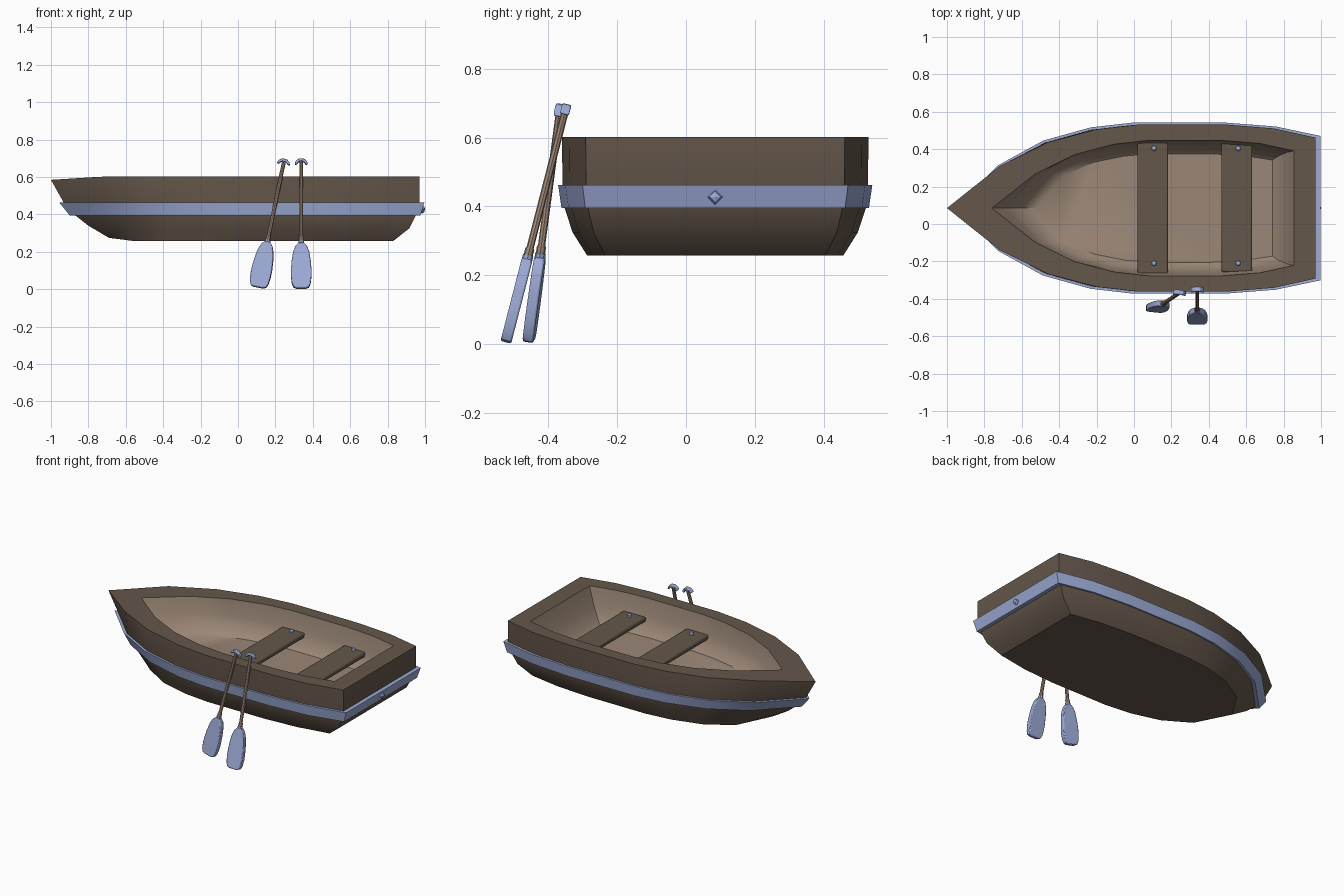
import bpy, bmesh, math
from mathutils import Vector, Matrix

if "Cube" in bpy.data.objects:
    bpy.data.objects.remove(bpy.data.objects["Cube"])

YC = 0.085  # centre line of the boat


def material(name, rgb):
    m = bpy.data.materials.new(name)
    m.diffuse_color = (*rgb, 1)
    m.use_nodes = True
    m.node_tree.nodes["Principled BSDF"].inputs["Base Color"].default_value = m.diffuse_color
    return m


WOOD = material("dark_wood", (0.13, 0.095, 0.07))
PALE = material("pale_wood", (0.33, 0.245, 0.185))
BLUE = material("blue_paint", (0.34, 0.41, 0.68))
SHAFT = material("shaft_wood", (0.33, 0.235, 0.175))


def build(name, verts, faces, mat, bevel=0, matrix=None):
    me = bpy.data.meshes.new(name)
    me.from_pydata(verts, [], faces)
    bm = bmesh.new()
    bm.from_mesh(me)
    bmesh.ops.recalc_face_normals(bm, faces=bm.faces)
    bm.to_mesh(me)
    bm.free()
    me.materials.append(mat)
    ob = bpy.data.objects.new(name, me)
    bpy.context.collection.objects.link(ob)
    if matrix:
        ob.matrix_world = matrix
    if bevel:
        b = ob.modifiers.new("bevel", "BEVEL")
        b.width, b.segments, b.limit_method = bevel, 2, "ANGLE"
        b.angle_limit = math.radians(65)
    return ob


# Normalised plan outline: (along, half width), bow to stern corner
PLAN = [(0, 0), (.142, .5), (.274, .79), (.406, .944), (.518, 1),
        (.761, 1), (.888, .955), (1, .845)]


def ring(bow, stern, half, z, bow_z=None, p=1.0, q=1.1):
    side = [(bow + (stern - bow) * t ** q, half * w ** p) for t, w in PLAN]
    pts = [(x, YC - w, z) for x, w in side]
    pts += [(x, YC + w, z) for x, w in reversed(side[1:])]
    if bow_z is not None:
        pts[0] = (pts[0][0], YC, bow_z)
    return pts


def loft(name, rings, mat, closed=False):
    n = len(rings[0])
    verts = [v for r in rings for v in r]
    faces = []
    for i in range(len(rings) if closed else len(rings) - 1):
        a, b = i * n, (i + 1) % len(rings) * n
        faces += [(a + k, a + (k + 1) % n, b + (k + 1) % n, b + k) for k in range(n)]
    if not closed:
        faces += [tuple(range(n)), tuple(range(len(verts) - n, len(verts)))]
    return build(name, verts, faces, mat)


# Hull: outer skin from keel up, over the rim, down to the floor
hull = loft("hull", [
    ring(-.69, .83, .373, .258, .275, p=.9, q=1.25),
    ring(-.80, .915, .415, .325, .34, p=.95),
    ring(-.87, .95, .438, .395),
    ring(-.93, .97, .444, .46),
    ring(-1.0, .97, .446, .602, .585, q=1),
    ring(-.76, .855, .362, .602, .6, q=1),
    ring(-.68, .82, .348, .49, p=.9),
    ring(-.60, .775, .32, .412, p=.8),
    ring(-.52, .74, .29, .384, p=.72)], WOOD)
hull.data.materials.append(PALE)
n = 2 * len(PLAN) - 1
for f in hull.data.polygons:
    if min(f.vertices) >= 5 * n:
        f.material_index = 1

# Blue rubbing band around the hull
loft("rubbing_band", [
    ring(-.85, .94, .425, .395), ring(-.90, .975, .447, .395),
    ring(-.955, .996, .457, .463), ring(-.91, .95, .43, .463)], BLUE, closed=True)


def box(name, lo, hi, mat, bevel=0):
    v = [(x, y, z) for x in (lo[0], hi[0]) for y in (lo[1], hi[1]) for z in (lo[2], hi[2])]
    f = [(0, 1, 3, 2), (4, 5, 7, 6), (0, 1, 5, 4), (2, 3, 7, 6), (0, 2, 6, 4), (1, 3, 7, 5)]
    return build(name, v, f, mat, bevel)


def knob(name, loc, scale, seg=10, rings=6, turn=Matrix()):
    bm = bmesh.new()
    m = Matrix.Translation(loc) @ turn @ Matrix.Diagonal((*scale, 1))
    bmesh.ops.create_uvsphere(bm, u_segments=seg, v_segments=rings, radius=1, matrix=m)
    me = bpy.data.meshes.new(name)
    bm.to_mesh(me)
    bm.free()
    me.materials.append(BLUE)
    bpy.context.collection.objects.link(bpy.data.objects.new(name, me))


# Seats with a bolt at each end
for i, (x, h) in enumerate([(.10, .36), (.55, .35)]):
    box(f"seat_{i}", (x - .082, YC + .008 - h, .457), (x + .082, YC + .008 + h, .487), WOOD, .008)
    for s in (-1, 1):
        knob(f"seat_bolt_{i}_{s}", (x + .007, YC + .012 + s * .307, .489), (.014, .014, .012))

# Diamond shaped knob on the stern
knob("stern_knob", (.984, YC, .428), (.023, .023, .016), 4, 4,
     Matrix.Rotation(math.pi / 2, 4, "Y"))


def slab(name, outline, t, bevel, matrix):
    k = len(outline)
    v = [(x, y, z) for y in (-t, t) for x, z in outline]
    f = [tuple(range(k)), tuple(range(k, 2 * k))]
    f += [(j, (j + 1) % k, k + (j + 1) % k, k + j) for j in range(k)]
    build(name, v, f, BLUE, bevel, matrix)


def rod(name, levels, matrix, mat, sides=8):
    v, f = [], []
    for r, z in levels:
        v += [(r * math.cos(a), r * math.sin(a), z)
              for a in (2 * math.pi * k / sides for k in range(sides))]
    for i in range(len(levels) - 1):
        a, b = i * sides, (i + 1) * sides
        f += [(a + k, a + (k + 1) % sides, b + (k + 1) % sides, b + k) for k in range(sides)]
    f += [tuple(range(sides)), tuple(range(len(v) - sides, len(v)))]
    build(name, v, f, mat, 0, matrix)


def oar(tag, bottom, top, twist):
    bottom, top = Vector(bottom), Vector(top)
    zax = (top - bottom).normalized()
    yax = zax.cross(Vector((1, 0, 0))).normalized()
    xax = yax.cross(zax)
    m = Matrix.Translation(bottom) @ Matrix((xax, yax, zax)).transposed().to_4x4()
    m = m @ Matrix.Rotation(twist, 4, "Z")
    length = (top - bottom).length
    # Blade
    half = [(.026, 0), (.041, .006), (.05, .025), (.055, .065), (.055, .1), (.051, .15),
            (.043, .2), (.031, .232), (.015, .25)]
    slab(f"oar_blade_{tag}", half + [(-x, z) for x, z in reversed(half)], .016, .005, m)
    # Blue socket, collar and shaft
    rod(f"oar_socket_{tag}", [(.0155, .24), (.0155, .262)], m, BLUE)
    rod(f"oar_shaft_{tag}", [(.0135, .25), (.0135, .28), (.0105, .285), (.0105, length - .005)], m, SHAFT)
    # Drooping crosswise grip
    up = [(-.036, -.022), (-.029, -.005), (-.015, .006), (0, .008),
          (.015, .006), (.029, -.005), (.036, -.022)]
    low = [(.024, -.024), (.018, -.014), (.009, -.008), (-.009, -.008), (-.018, -.014), (-.024, -.024)]
    slab(f"oar_grip_{tag}", [(x, z + length) for x, z in up + low], .0135, .004, m)


oar("straight", (.338, -.524, .005), (.338, -.348, .69), 0)
oar("leaning", (.108, -.457, .01), (.247, -.366, .69), math.radians(-4))

# Smooth shading with crisp corners
for ob in bpy.context.collection.objects:
    ob.select_set(True)
bpy.context.view_layer.objects.active = hull
bpy.ops.object.shade_smooth_by_angle(angle=math.radians(30))
